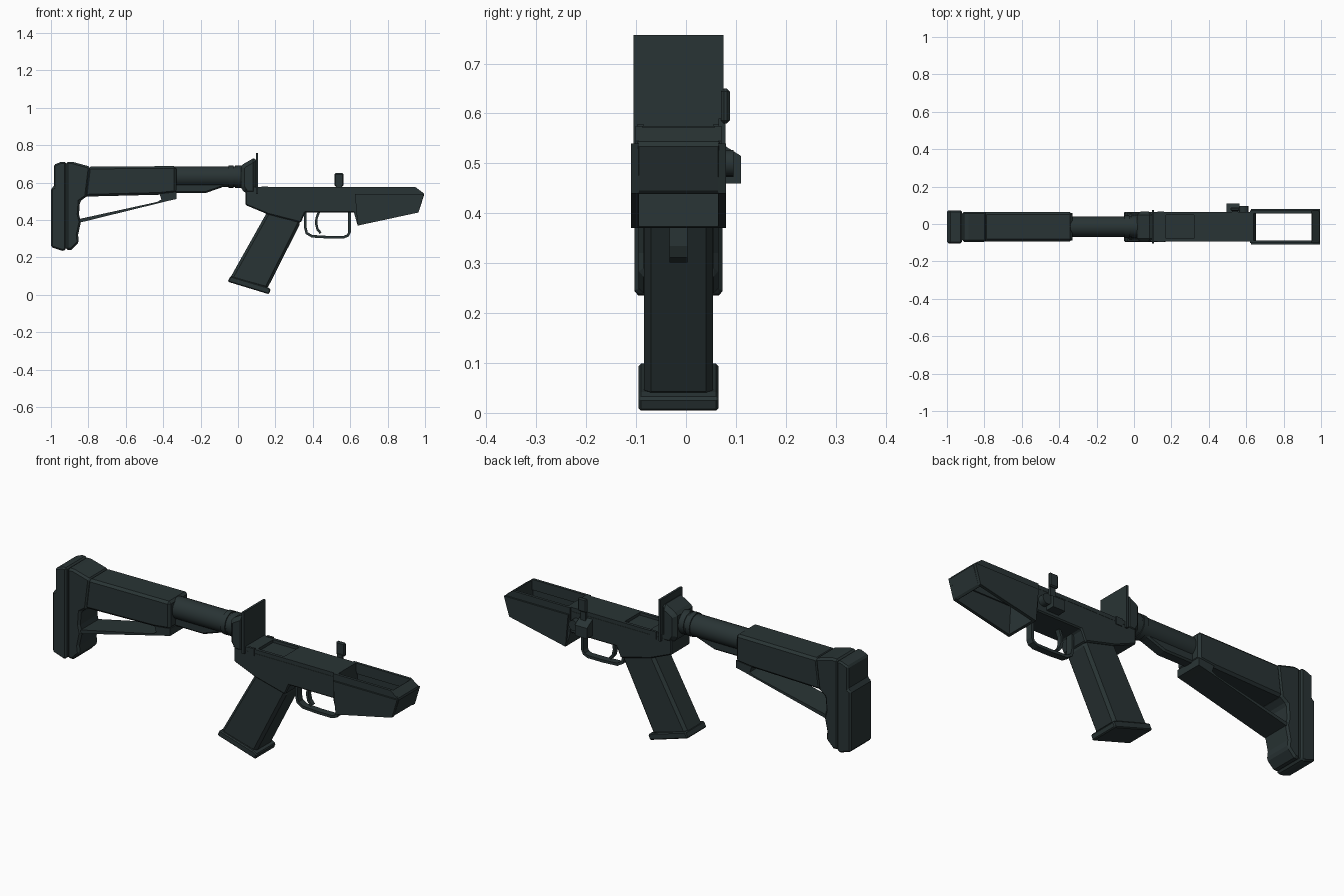
import bpy, bmesh, math
from mathutils import Vector

cube = bpy.data.objects.get("Cube")
if cube:
    bpy.data.objects.remove(cube, do_unlink=True)

MID = -0.015  # y of the centre plane


def make_material(name, color):
    mat = bpy.data.materials.new(name)
    mat.use_nodes = True
    mat.diffuse_color = color
    mat.node_tree.nodes["Principled BSDF"].inputs["Base Color"].default_value = color
    return mat


dark = make_material("dark green grey", (0.022, 0.034, 0.035, 1))


def finish(name, bm, bevel=0.0, smooth=False):
    bmesh.ops.recalc_face_normals(bm, faces=bm.faces)
    mesh = bpy.data.meshes.new(name)
    bm.to_mesh(mesh)
    bm.free()
    mesh.materials.append(dark)
    obj = bpy.data.objects.new(name, mesh)
    bpy.context.collection.objects.link(obj)
    if bevel:
        mod = obj.modifiers.new("bevel", "BEVEL")
        mod.width = bevel
        mod.segments = 1
        mod.limit_method = "ANGLE"
        mod.angle_limit = math.radians(50)
    if smooth:
        bpy.ops.object.select_all(action="DESELECT")
        obj.select_set(True)
        bpy.context.view_layer.objects.active = obj
        bpy.ops.object.shade_smooth_by_angle(angle=math.radians(35))
    return obj


def prism(name, outline, half, y=MID, bevel=0.0):
    """Side outline in x, z extruded across y."""
    bm = bmesh.new()
    face = bm.faces.new([bm.verts.new((x, y - half, z)) for x, z in outline])
    new = bmesh.ops.extrude_face_region(bm, geom=[face])["geom"]
    bmesh.ops.translate(bm, vec=(0, 2 * half, 0),
                        verts=[v for v in new if isinstance(v, bmesh.types.BMVert)])
    return finish(name, bm, bevel)


def box(name, x0, x1, z0, z1, half, y=MID, bevel=0.0):
    return prism(name, [(x0, z0), (x1, z0), (x1, z1), (x0, z1)], half, y, bevel)


def cylinder(name, start, end, radius, sides=24):
    a, b = Vector(start), Vector(end)
    bm = bmesh.new()
    bmesh.ops.create_cone(bm, cap_ends=True, segments=sides, radius1=radius,
                          radius2=radius, depth=(b - a).length)
    bmesh.ops.rotate(bm, verts=bm.verts, matrix=(b - a).to_track_quat("Z", "Y").to_matrix())
    bmesh.ops.translate(bm, verts=bm.verts, vec=(a + b) / 2)
    return finish(name, bm, smooth=True)


def strip(name, path, thick, half):
    """Flat band that follows a path in x, z."""
    pts = [Vector(p) for p in path]
    left, right = [], []
    for i, p in enumerate(pts):
        d = (pts[min(i + 1, len(pts) - 1)] - pts[max(i - 1, 0)]).normalized()
        n = Vector((-d.y, d.x)) * thick / 2
        left.append(p + n)
        right.append(p - n)
    return prism(name, left + right[::-1], half)


# Shoulder stock
prism("butt_pad", [(-1, .255), (-.94, .235), (-.92, .24), (-.92, .711), (-.945, .711),
                   (-.985, .695), (-.985, .575), (-1, .57)], .088, bevel=.012)
prism("stock_heel", [(-.92, .24), (-.89, .24), (-.85, .28), (-.855, .32), (-.84, .39),
                     (-.85, .43), (-.845, .5), (-.81, .525), (-.79, .685), (-.885, .711),
                     (-.92, .711)], .08, bevel=.01)
prism("stock_body", [(-.82, .525), (-.42, .535), (-.33, .545), (-.33, .688), (-.8, .685)],
      .078, bevel=.012)
prism("stock_strut", [(-.85, .385), (-.37, .503), (-.33, .512), (-.33, .55), (-.42, .54),
                      (-.41, .51), (-.43, .497), (-.85, .405)], .074)

# Buffer tube
cylinder("buffer_tube", (-.35, MID, .632), (.03, MID, .632), .055)
prism("tube_rail", [(-.34, .545), (-.17, .545), (-.07, .58), (-.04, .59), (-.04, .62),
                    (-.34, .62)], .03, bevel=.008)
cylinder("tube_collar", (-.05, MID, .632), (-.025, MID, .632), .06)
cylinder("castle_nut", (-.015, MID, .632), (.02, MID, .632), .06, 12)

# Rear riser and its front plate
prism("rear_riser", [(.015, .575), (.04, .535), (.1, .535), (.1, .74), (.03, .7), (.015, .685)],
      .082, bevel=.02)
box("riser_plate", .095, .107, .54, .757, .09)

# Receiver with a shallow top pocket
prism("receiver", [(.04, .48), (.16, .43), (.335, .385), (.36, .44), (.64, .44), (.64, .56),
                   (.04, .56)], .078, bevel=.006)
for side, name in ((-1, "right"), (1, "left")):
    box(name + "_top_rail", .04, .64, .555, .575, .008, MID + side * .07)
    box(name + "_rear_lug", .125, .16, .54, .579, .006, MID + side * .076)
box("rear_deck", .04, .17, .555, .575, .066)
box("front_deck", .32, .64, .555, .575, .066)

# Open magazine well
for side, name in ((-1, "right"), (1, "left")):
    prism(name + "_well_panel", [(.64, .37), (.965, .44), (.995, .54), (.625, .54)],
          .008, MID + side * .087)
    prism(name + "_well_rim", [(.62, .52), (.985, .52), (.99, .545), (.95, .575), (.62, .575)],
          .007, MID + side * .079)
prism("well_front_wall", [(.95, .437), (.965, .44), (.997, .54), (.95, .575)], .085, bevel=.006)
prism("well_rear_wall", [(.62, .44), (.64, .37), (.652, .373), (.64, .575), (.62, .575)], .085)

# Pistol grip
prism("grip", [(-.045, .085), (.155, .03), (.335, .385), (.32, .42), (.16, .45)],
      .069, bevel=.014)
prism("grip_cap", [(-.055, .07), (.165, .003), (.175, .03), (.155, .042), (-.04, .1)],
      .08, bevel=.005)

# Trigger and guard
strip("trigger_guard", [(.36, .45), (.36, .36), (.367, .33), (.395, .313), (.48, .308),
                        (.565, .308), (.588, .317), (.596, .335), (.596, .45)], .014, .018)
strip("trigger", [(.435, .45), (.42, .41), (.418, .38), (.425, .35), (.442, .33)], .013, .012)

# Bolt catch and release button on the left side
box("catch_paddle", .515, .565, .58, .65, .009, .079, bevel=.006)
box("catch_arm", .525, .555, .5, .59, .007, .072)
catch = box("catch_body", .495, .565, .46, .545, .024, .086)
for v in catch.data.vertices:
    if v.co.y > .1 and v.co.z > .5:
        v.co.z -= .03
cylinder("release_button", (.585, .05, .5), (.585, .095, .5), .027, 16)
